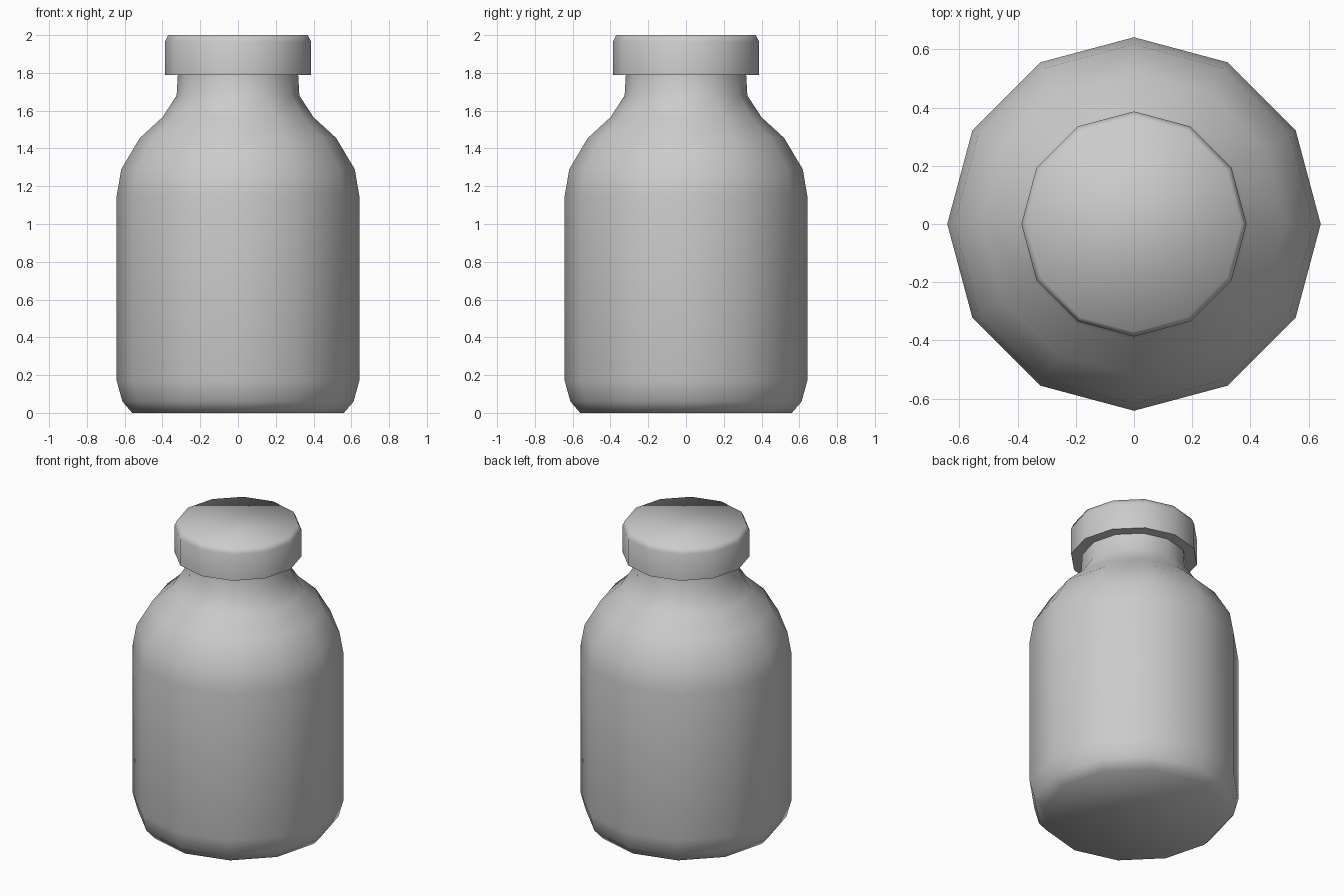
import bpy, bmesh
from math import cos, sin, tau, radians

if "Cube" in bpy.data.objects:
    bpy.data.objects.remove(bpy.data.objects["Cube"])

SIDES = 12


def lathe(name, profile):
    """Revolve an (radius, height) profile and close both ends."""
    bm = bmesh.new()
    rings = [[bm.verts.new((r * cos(tau * i / SIDES), r * sin(tau * i / SIDES), z))
              for i in range(SIDES)] for r, z in profile]
    for a, b in zip(rings, rings[1:]):
        for i in range(SIDES):
            j = (i + 1) % SIDES
            bm.faces.new((a[i], a[j], b[j], b[i]))
    bm.faces.new(rings[0][::-1])
    bm.faces.new(rings[-1])
    mesh = bpy.data.meshes.new(name)
    bm.to_mesh(mesh)
    bm.free()
    ob = bpy.data.objects.new(name, mesh)
    bpy.context.collection.objects.link(ob)
    bpy.ops.object.select_all(action='DESELECT')
    ob.select_set(True)
    bpy.context.view_layer.objects.active = ob
    bpy.ops.object.shade_smooth_by_angle(angle=radians(75))
    return ob


# Bottle body: rounded base, straight wall, curved shoulder and neck
lathe("bottle_body", [(0.56, 0), (0.612, 0.06), (0.642, 0.17), (0.642, 1.15),
                      (0.618, 1.29), (0.52, 1.455), (0.4, 1.565),
                      (0.325, 1.68), (0.318, 1.80)])

# Cap: flat underside, narrow chamfer around the top
lathe("bottle_cap", [(0.387, 1.79), (0.387, 1.965), (0.37, 2.0)])
